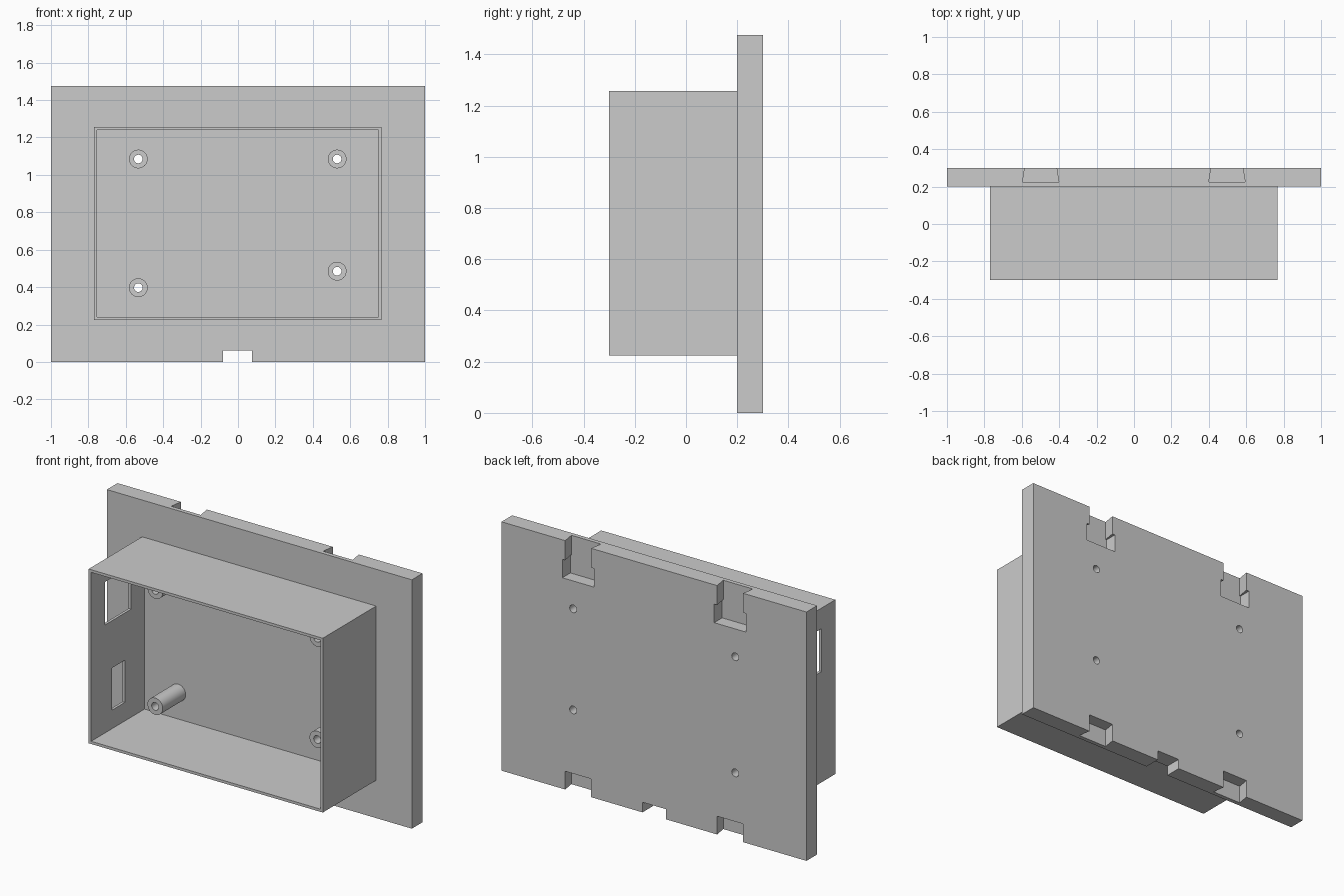
import bpy, bmesh, math
from mathutils import Matrix, Vector

if "Cube" in bpy.data.objects:
    bpy.data.objects.remove(bpy.data.objects["Cube"])


def mesh_object(name, bm):
    bmesh.ops.recalc_face_normals(bm, faces=bm.faces[:])
    me = bpy.data.meshes.new(name)
    bm.to_mesh(me)
    bm.free()
    ob = bpy.data.objects.new(name, me)
    bpy.context.collection.objects.link(ob)
    return ob


def box(name, x0, x1, y0, y1, z0, z1):
    return prism(name, [(x0, y0), (x1, y0), (x1, y1), (x0, y1)], z0, z1)


def prism(name, outline, z0, z1):
    """Extrude an xy outline from z0 to z1."""
    bm = bmesh.new()
    face = bm.faces.new([bm.verts.new((x, y, z0)) for x, y in outline])
    ext = bmesh.ops.extrude_face_region(bm, geom=[face])
    verts = [v for v in ext["geom"] if isinstance(v, bmesh.types.BMVert)]
    bmesh.ops.translate(bm, verts=verts, vec=Vector((0, 0, z1 - z0)))
    return mesh_object(name, bm)


def rod(name, x, z, r, y0, y1, sides=32):
    """Cylinder along y."""
    bm = bmesh.new()
    m = Matrix.Translation((x, (y0 + y1) / 2, z)) @ Matrix.Rotation(math.pi / 2, 4, 'X')
    bmesh.ops.create_cone(bm, cap_ends=True, segments=sides, radius1=r, radius2=r,
                          depth=y1 - y0, matrix=m)
    return mesh_object(name, bm)


def combine(target, tool, operation):
    mod = target.modifiers.new(operation.lower(), 'BOOLEAN')
    mod.operation = operation
    mod.solver = 'EXACT'
    mod.object = tool
    bpy.context.view_layer.objects.active = target
    bpy.ops.object.modifier_apply(modifier=mod.name)
    bpy.data.objects.remove(tool, do_unlink=True)


def add(tool):
    combine(body, tool, 'UNION')


def cut(tool):
    combine(body, tool, 'DIFFERENCE')


# Back plate with the open-fronted box on it
body = box("wall_mount_enclosure", -1, 1, 0.2, 0.3, 0, 1.475)
add(box("box_shell", -0.769, 0.766, -0.3, 0.21, 0.224, 1.257))
cut(box("cavity", -0.753, 0.75, -0.4, 0.2, 0.24, 1.241))

# Screw posts, with holes running through the plate
posts = [(-0.533, 1.085), (0.53, 1.085), (-0.533, 0.397), (0.53, 0.485)]
for x, z in posts:
    add(rod("screw_post", x, z, 0.05, -0.015, 0.21))
for x, z in posts:
    cut(rod("screw_hole", x, z, 0.023, -0.1, 0.4))

# Port openings in the left wall
cut(box("upper_port", -0.85, -0.7, -0.172, 0.075, 0.88, 1.135))
cut(box("lower_port", -0.85, -0.7, -0.106, 0.017, 0.35, 0.6))

# Dovetail hanging slots in the plate's back, top and bottom
for cx in (-0.499, 0.497):
    a, b = 0.085, 0.097
    k = (b - a) / 0.075 * 0.05
    tail = [(cx - b, 0.225), (cx + b, 0.225), (cx + a - k, 0.35), (cx - a + k, 0.35)]
    cut(prism("top_dovetail", tail, 1.3, 1.6))
    cut(box("slot_entry", cx - 0.104, cx + 0.104, 0.225, 0.35, 1.25, 1.36))
    cut(prism("bottom_dovetail", tail, -0.1, 0.108))

# Cable notch through the bottom edge
cut(box("cable_notch", -0.08, 0.075, 0.1, 0.4, -0.1, 0.06))

# Smooth posts and holes, sharp edges elsewhere
bpy.ops.object.select_all(action='DESELECT')
body.select_set(True)
bpy.context.view_layer.objects.active = body
bpy.ops.object.shade_smooth_by_angle(angle=math.radians(30))
